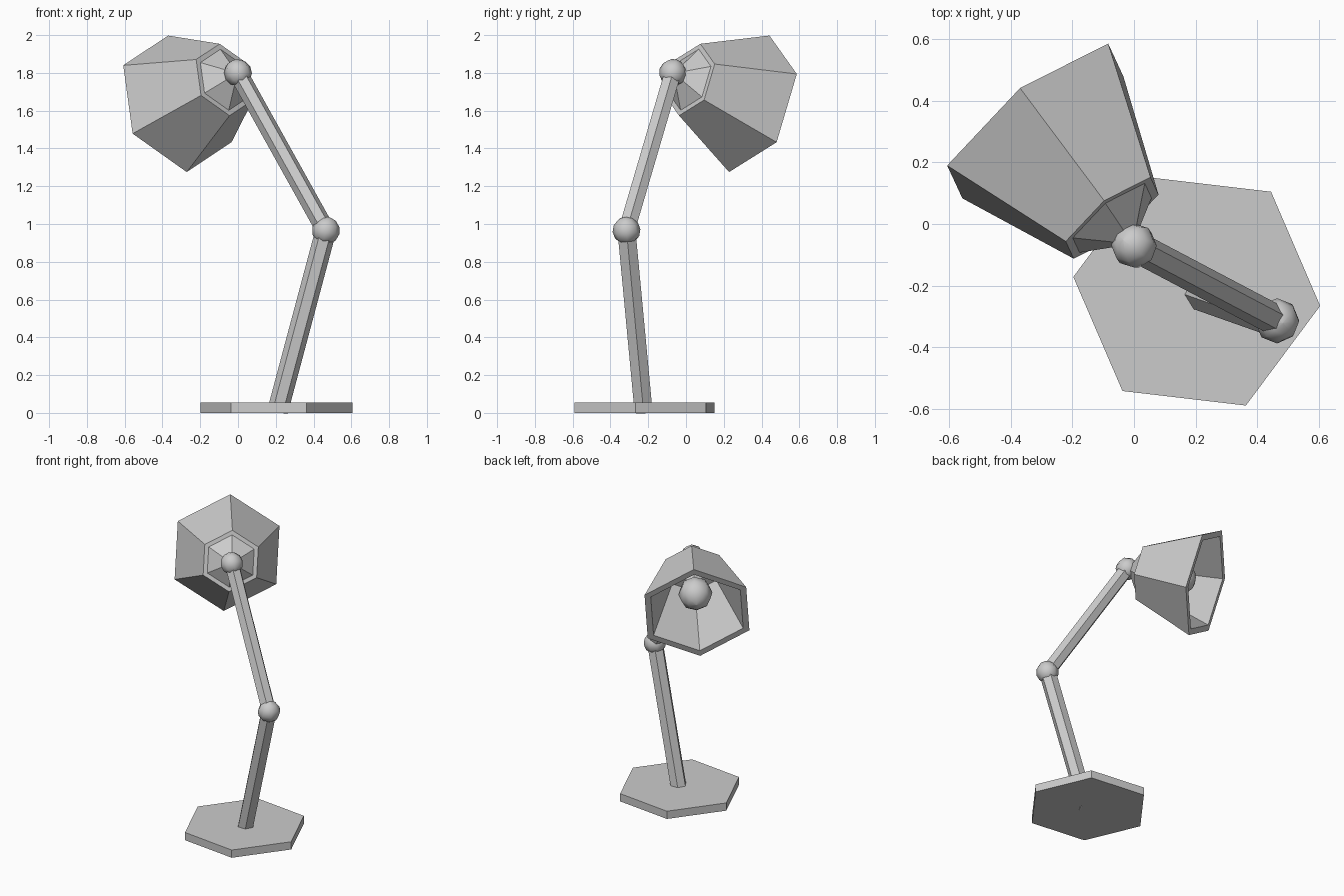
import bpy, bmesh, math
from mathutils import Vector

if "Cube" in bpy.data.objects:
    bpy.data.objects.remove(bpy.data.objects["Cube"])


def loft(name, profile, origin, axis, ref=(1, 0, 0), sides=6, smooth=False):
    """Spin a (distance, radius) profile round an axis; ref sets the first corner."""
    o, w = Vector(origin), Vector(axis).normalized()
    u = Vector(ref)
    u = (u - w * u.dot(w)).normalized()
    v = w.cross(u)
    bm = bmesh.new()
    rings = []
    for t, r in profile:
        ring = []
        for i in range(sides):
            a = 2 * math.pi * i / sides
            ring.append(bm.verts.new(o + w * t + (u * math.cos(a) + v * math.sin(a)) * r))
        rings.append(ring)
    for a, b in zip(rings, rings[1:]):
        for i in range(sides):
            j = (i + 1) % sides
            bm.faces.new((a[i], a[j], b[j], b[i]))
    bm.faces.new(rings[0])
    bm.faces.new(rings[-1])
    bmesh.ops.recalc_face_normals(bm, faces=bm.faces)
    for f in bm.faces:
        f.smooth = smooth
    me = bpy.data.meshes.new(name)
    bm.to_mesh(me)
    bm.free()
    ob = bpy.data.objects.new(name, me)
    bpy.context.collection.objects.link(ob)
    return ob


def ball(name, centre, radius, axis, ref=(1, 0, 0), sides=8, steps=6):
    prof = []
    for k in range(steps + 1):
        a = math.pi * k / steps
        prof.append((-radius * math.cos(a), max(radius * math.sin(a), radius * 0.02)))
    return loft(name, prof, centre, axis, ref, sides, True)


def rod(name, a, b, radius):
    d = Vector(b) - Vector(a)
    return loft(name, [(0, radius), (d.length, radius)], a, d)


foot = Vector((0.21, -0.225, 0.01))
elbow = Vector((0.465, -0.315, 0.965))
head = Vector((0.0, -0.07, 1.80))
aim = Vector((-0.592, 0.747, -0.302)).normalized()
shade_up = (-0.05, 0.1075, 0.36)

# Hexagonal base
turn = math.radians(-6.7)
loft("base", [(0, 0.404), (0.055, 0.404)], (0.204, -0.219, 0), (0, 0, 1),
     (math.cos(turn), math.sin(turn), 0))

# Arms and joints
rod("lower_arm", foot, elbow, 0.055)
rod("upper_arm", elbow, head, 0.05)
ball("elbow_joint", elbow, 0.074, elbow - foot)
ball("head_joint", head, 0.074, head - elbow)

# Shade: neck cone, back flange, flared wall, rim and hollow inside
loft("shade", [(0.04, 0.05), (0.12, 0.17), (0.12, 0.20), (0.542, 0.38),
               (0.542, 0.335), (0.16, 0.165)], head, aim, shade_up)

# Bulb and its socket
loft("bulb_socket", [(0.15, 0.06), (0.30, 0.06)], head, aim, shade_up)
ball("bulb", head + aim * 0.36, 0.11, aim, shade_up)
